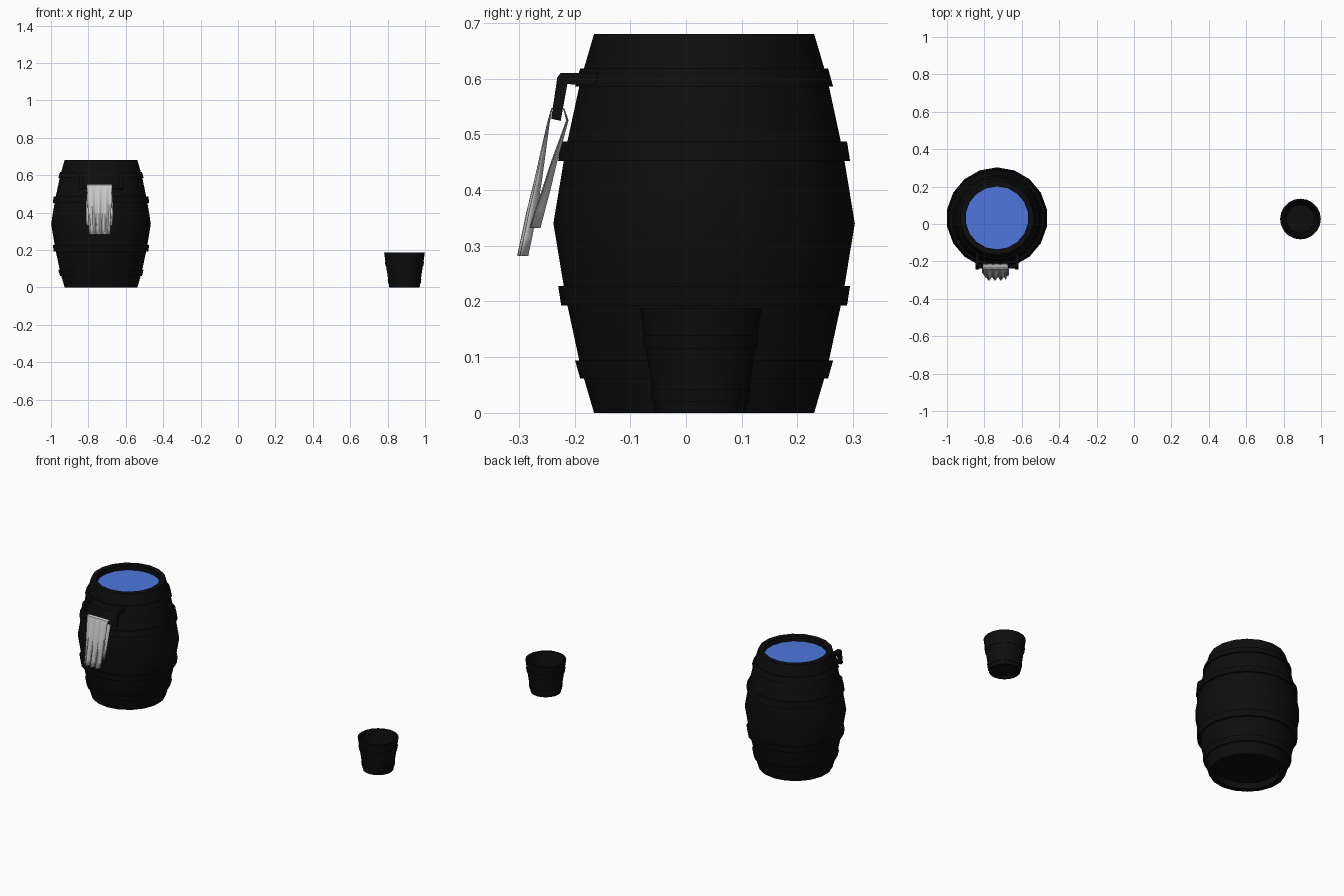
import bpy, bmesh
from math import sin, cos, pi, radians

if "Cube" in bpy.data.objects:
    bpy.data.objects.remove(bpy.data.objects["Cube"])

BX, BY = -0.7325, 0.0325      # barrel centre
CX, CY = 0.89, 0.0265         # bucket centre


def material(name, rgb):
    m = bpy.data.materials.new(name)
    m.diffuse_color = (*rgb, 1)
    m.use_nodes = True
    m.node_tree.nodes["Principled BSDF"].inputs["Base Color"].default_value = m.diffuse_color
    return m


BLACK = material("dark_wood", (0.004, 0.004, 0.004))
BLUE = material("water", (0.075, 0.18, 0.73))


def finish(name, bm, mat=None, smooth=True):
    bmesh.ops.recalc_face_normals(bm, faces=bm.faces)
    me = bpy.data.meshes.new(name)
    bm.to_mesh(me)
    bm.free()
    ob = bpy.data.objects.new(name, me)
    bpy.context.collection.objects.link(ob)
    if mat:
        me.materials.append(mat)
    if smooth:
        bpy.context.view_layer.objects.active = ob
        ob.select_set(True)
        bpy.ops.object.shade_smooth_by_angle(angle=radians(30))
        ob.select_set(False)
    return ob


def lathe(name, profile, n, x, y, mat, loop=False):
    """Revolve (radius, z) points; open profiles get their ends capped."""
    bm = bmesh.new()
    rings = [[bm.verts.new((x + r * cos(pi / 2 + 2 * pi * k / n),
                            y + r * sin(pi / 2 + 2 * pi * k / n), z))
              for k in range(n)] for r, z in profile]
    pairs = list(zip(rings, rings[1:]))
    if loop:
        pairs.append((rings[-1], rings[0]))
    else:
        bm.faces.new(rings[0])
        bm.faces.new(rings[-1])
    for a, b in pairs:
        for k in range(n):
            j = (k + 1) % n
            bm.faces.new((a[k], a[j], b[j], b[k]))
    return finish(name, bm, mat)


# Barrel staves with recessed ends
half = [(0.2705, 0.34), (0.249, 0.47), (0.221, 0.60), (0.1975, 0.68),
        (0.169, 0.68), (0.169, 0.645)]
lower = [(r, 0.68 - z) for r, z in reversed(half[1:])]
lathe("barrel_body", lower + half, 18, BX, BY, BLACK)

# Barrel hoops, mirrored about the middle
hoops = [(0.586, 0.2315, 0.618, 0.2225), (0.452, 0.262, 0.487, 0.2565)]
for i, (z0, r0, z1, r1) in enumerate(hoops):
    for side in ("upper", "lower"):
        prof = [(r0, z0), (r1, z1), (r1 - 0.02, z1), (r0 - 0.02, z0)]
        if side == "lower":
            prof = [(r, 0.68 - z) for r, z in prof]
        lathe(f"barrel_hoop_{side}_{i}", prof, 18, BX, BY, BLACK, loop=True)

# Water surface
bm = bmesh.new()
bm.faces.new([bm.verts.new((BX + 0.1685 * cos(pi / 2 + 2 * pi * k / 18),
                            BY + 0.1685 * sin(pi / 2 + 2 * pi * k / 18), 0.65))
              for k in range(18)])
finish("water", bm, BLUE, smooth=False)

# Towel rack arms: bent side profile extruded across x
arm = [(-0.15, 0.61), (-0.225, 0.61), (-0.231, 0.602), (-0.242, 0.528),
       (-0.225, 0.524), (-0.213, 0.59), (-0.15, 0.588)]
for name, s in (("left", -1), ("right", 1)):
    bm = bmesh.new()
    xa = BX + s * 0.105
    f = bm.faces.new([bm.verts.new((xa - 0.01, y, z)) for y, z in arm])
    ext = bmesh.ops.extrude_face_region(bm, geom=[f])
    bmesh.ops.translate(bm, vec=(0.02, 0, 0),
                        verts=[v for v in ext["geom"] if isinstance(v, bmesh.types.BMVert)])
    finish("rack_arm_" + name, bm, BLACK, smooth=False)

# Towel rack bar
bpy.ops.mesh.primitive_cylinder_add(vertices=10, radius=0.008, depth=0.21,
                                    location=(BX, -0.231, 0.536), rotation=(0, pi / 2, 0))
bar = bpy.context.object
bar.name = "rack_bar"
bar.data.materials.append(BLACK)
bpy.ops.object.shade_smooth_by_angle(angle=radians(40))
bar.select_set(False)

# Towel draped over the bar: (y, z, half width), back hem to front hem
path = [(-0.271, 0.332, 0.070), (-0.262, 0.365, 0.071), (-0.251, 0.40, 0.072),
        (-0.237, 0.45, 0.071), (-0.224, 0.49, 0.069), (-0.213, 0.525, 0.067),
        (-0.219, 0.545, 0.066), (-0.230, 0.551, 0.066), (-0.241, 0.546, 0.066),
        (-0.247, 0.52, 0.066), (-0.256, 0.47, 0.064), (-0.265, 0.42, 0.062),
        (-0.277, 0.36, 0.059), (-0.286, 0.315, 0.057), (-0.293, 0.282, 0.056)]
N = 32
bm = bmesh.new()
rows = []
for i, (y, z, w) in enumerate(path):
    amp = 0.009 * min(1, (0.551 - z) / 0.2)
    phase = 0.6 if i > 7 else 2.0
    rows.append([bm.verts.new((BX - 0.008 + w * (2 * k / N - 1),
                               y + amp * sin(phase + 7 * pi * k / N), z))
                 for k in range(N + 1)])
for a, b in zip(rows, rows[1:]):
    for k in range(N):
        bm.faces.new((a[k], a[k + 1], b[k + 1], b[k]))
towel = finish("towel", bm)
for p in towel.data.polygons:
    p.use_smooth = True
sol = towel.modifiers.new("thickness", 'SOLIDIFY')
sol.thickness = 0.002
sol.offset = 0

# Bucket with hollow inside and recessed underside
lathe("bucket_body",
      [(0.070, 0.01), (0.072, 0.0), (0.081, 0.0), (0.109, 0.187),
       (0.099, 0.187), (0.075, 0.022)], 20, CX, CY, BLACK)

# Bucket hoops
for i, (z0, z1) in enumerate([(0.02, 0.042), (0.115, 0.139)]):
    r0, r1 = (0.081 + 0.15 * z + 0.003 for z in (z0, z1))
    lathe(f"bucket_hoop_{i}", [(r0, z0), (r1, z1), (r1 - 0.008, z1), (r0 - 0.008, z0)],
          20, CX, CY, BLACK, loop=True)
